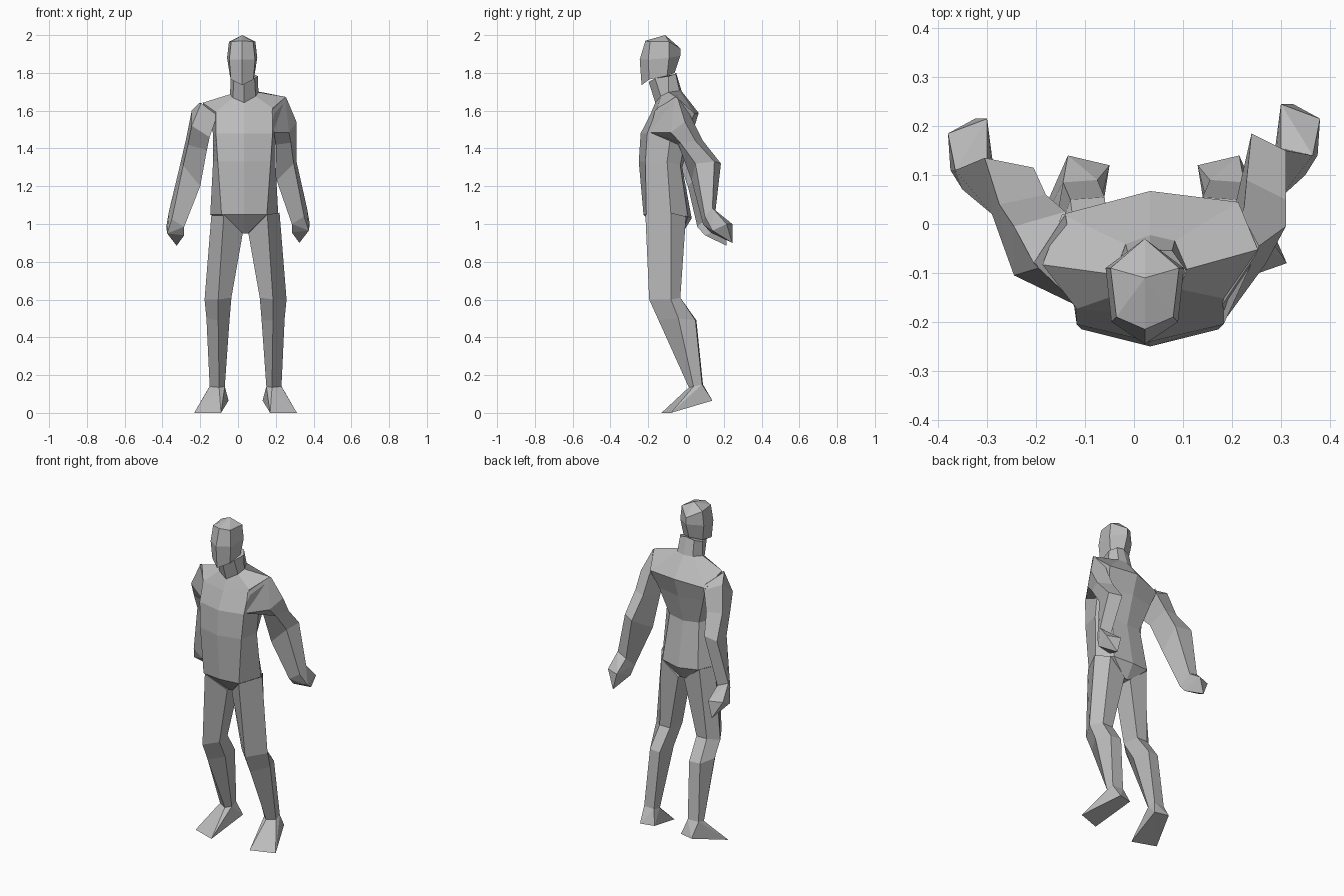
import bpy
import bmesh
from mathutils import Vector

default_cube = bpy.data.objects.get("Cube")
if default_cube:
    bpy.data.objects.remove(default_cube, do_unlink=True)

# One plain grey for the whole figure
grey = bpy.data.materials.new("plain grey")
grey.use_nodes = True
grey.diffuse_color = (.5, .5, .5, 1)
shader = next(n for n in grey.node_tree.nodes if n.type == "BSDF_PRINCIPLED")
shader.inputs["Base Color"].default_value = grey.diffuse_color
shader.inputs["Roughness"].default_value = .8


def finish(name, bm):
    """Clean the mesh, turn its faces outward and add it to the scene."""
    bmesh.ops.remove_doubles(bm, verts=bm.verts, dist=.0005)
    bmesh.ops.recalc_face_normals(bm, faces=bm.faces)
    mesh = bpy.data.meshes.new(name)
    bm.to_mesh(mesh)
    bm.free()
    mesh.materials.append(grey)
    part = bpy.data.objects.new(name, mesh)
    bpy.context.collection.objects.link(part)
    return part


def loft(name, rings):
    """Skin a closed, flat-faced tube through rings of equal point count."""
    bm = bmesh.new()
    loops = [[bm.verts.new(point) for point in ring] for ring in rings]
    for lower, upper in zip(loops, loops[1:]):
        for i in range(len(lower)):
            j = (i + 1) % len(lower)
            bm.faces.new((lower[i], lower[j], upper[j], upper[i]))
    bm.faces.new(loops[0])
    bm.faces.new(loops[-1])
    return finish(name, bm)


def hull(name, points):
    """Wrap a faceted solid around a few corner points."""
    bm = bmesh.new()
    for point in points:
        bm.verts.new(point)
    result = bmesh.ops.convex_hull(bm, input=bm.verts)
    unused = [g for g in result["geom_interior"] if isinstance(g, bmesh.types.BMVert)]
    bmesh.ops.delete(bm, geom=unused, context="VERTS")
    return finish(name, bm)


def symmetric(center, half):
    """Complete a half section, listed front to back, about a centre line."""
    left = [Vector((center + x, y, z)) for x, y, z in half]
    right = [Vector((center - x, y, z)) for x, y, z in half[1:-1]]
    return left + right[::-1]


# Torso and neck: half sections from the crotch up to the jaw
torso_sections = [
    [(0, -.13, .95), (.02, -.13, .95), (.03, -.08, .95), (.02, -.02, .95), (0, -.02, .95)],
    [(0, -.225, 1.05), (.12, -.21, 1.05), (.18, -.08, 1.05), (.12, .01, 1.04), (0, .03, 1.03)],
    [(0, -.25, 1.33), (.14, -.215, 1.33), (.165, -.1, 1.33), (.1, -.03, 1.31), (0, -.02, 1.3)],
    [(0, -.24, 1.48), (.15, -.205, 1.48), (.165, -.08, 1.48), (.15, 0, 1.47), (0, .03, 1.47)],
    [(0, -.19, 1.58), (.15, -.165, 1.6), (.22, -.07, 1.655), (.18, .03, 1.57), (0, .065, 1.585)],
    [(0, -.165, 1.64), (.06, -.14, 1.67), (.075, -.1, 1.69), (.05, -.04, 1.7), (0, -.025, 1.7)],
    [(0, -.2, 1.75), (.055, -.17, 1.765), (.072, -.1, 1.775), (.045, -.06, 1.79), (0, -.055, 1.8)],
]
torso = loft("torso", [symmetric(.033, half) for half in torso_sections])
# The shoulders turn and tilt slightly
for vert in torso.data.vertices:
    if vert.co.z > 1.5:
        vert.co += Vector((0, 1, 1)) * vert.co.x * .07

# Head: hexagonal sections from the jaw to the crown
head_sections = [
    [(0, -.235, 1.735), (.06, -.195, 1.765), (.065, -.1, 1.785), (0, -.06, 1.8)],
    [(0, -.245, 1.87), (.068, -.2, 1.87), (.08, -.09, 1.88), (0, -.03, 1.89)],
    [(0, -.215, 1.97), (.058, -.19, 1.965), (.07, -.09, 1.965), (0, -.03, 1.93)],
    [(0, -.11, 2)] * 4,
]
loft("head", [symmetric(.022, half) for half in head_sections])

# Legs: pentagonal sections from the hip down to the ankle
leg_sections = [
    [(.015, -.14, .95), (.115, -.215, 1.05), (.18, -.08, 1.06), (.13, 0, 1.04), (.02, -.01, .95)],
    [(.075, -.13, .61), (.145, -.195, .6), (.217, -.08, .6), (.16, -.03, .61), (.09, -.03, .61)],
    [(.085, -.06, .49), (.145, -.145, .49), (.207, -.04, .5), (.17, .05, .49), (.1, .055, .49)],
    [(.11, .04, .14), (.14, .015, .135), (.19, .04, .14), (.185, .085, .15), (.115, .09, .15)],
]
foot_corners = [(.13, -.13, 0), (.272, -.08, 0), (.09, .12, .065), (.175, .14, .065)]

# Arms: four-sided sections from the shoulder down to the elbow
left_arm = [
    [(.18, -.165, 1.6), (.25, -.06, 1.67), (.255, -.045, 1.67), (.22, .02, 1.58)],
    [(.19, -.19, 1.485), (.27, -.08, 1.485), (.31, -.005, 1.54), (.225, .035, 1.55)],
    [(.2, -.04, 1.42), (.28, -.03, 1.43), (.31, .05, 1.44), (.23, .09, 1.44)],
    [(.205, .03, 1.23), (.295, .05, 1.32), (.31, .15, 1.33), (.24, .185, 1.32)],
]
right_arm = [
    [(-.11, -.17, 1.575), (-.195, -.09, 1.64), (-.205, -.08, 1.64), (-.14, .02, 1.58)],
    [(-.15, -.13, 1.46), (-.245, -.105, 1.52), (-.245, -.005, 1.6), (-.14, .025, 1.55)],
    [(-.165, -.06, 1.39), (-.265, -.05, 1.42), (-.275, .04, 1.45), (-.18, .06, 1.44)],
    [(-.2, .01, 1.2), (-.29, .02, 1.31), (-.305, .135, 1.32), (-.205, .115, 1.32)],
]
wrist = [(.285, .09, 1), (.35, .1, 1.04), (.365, .14, 1.085), (.3, .155, 1.06)]
hand_corners = [(.3, .245, 1), (.38, .215, 1), (.325, .245, .9), (.285, .13, .955), (.375, .14, .965)]


def place_leg(point, side):
    x, y, z = point
    return Vector((.04 + side * x, y, z))


def place_hand(point, side):
    """The right hand mirrors the left, carried a little lower and forward."""
    x, y, z = point
    if side > 0:
        return Vector(point)
    return Vector((-x, y - .03, z - .015))


for side, label, upper_arm in ((1, "left", left_arm), (-1, "right", right_arm)):
    leg = [[place_leg(p, side) for p in ring] for ring in leg_sections]
    loft(label + "_leg", leg)
    hull(label + "_foot", leg[-1] + [place_leg(p, side) for p in foot_corners])
    wrist_ring = [place_hand(p, side) for p in wrist]
    loft(label + "_arm", upper_arm + [wrist_ring])
    hull(label + "_hand", wrist_ring + [place_hand(p, side) for p in hand_corners])
